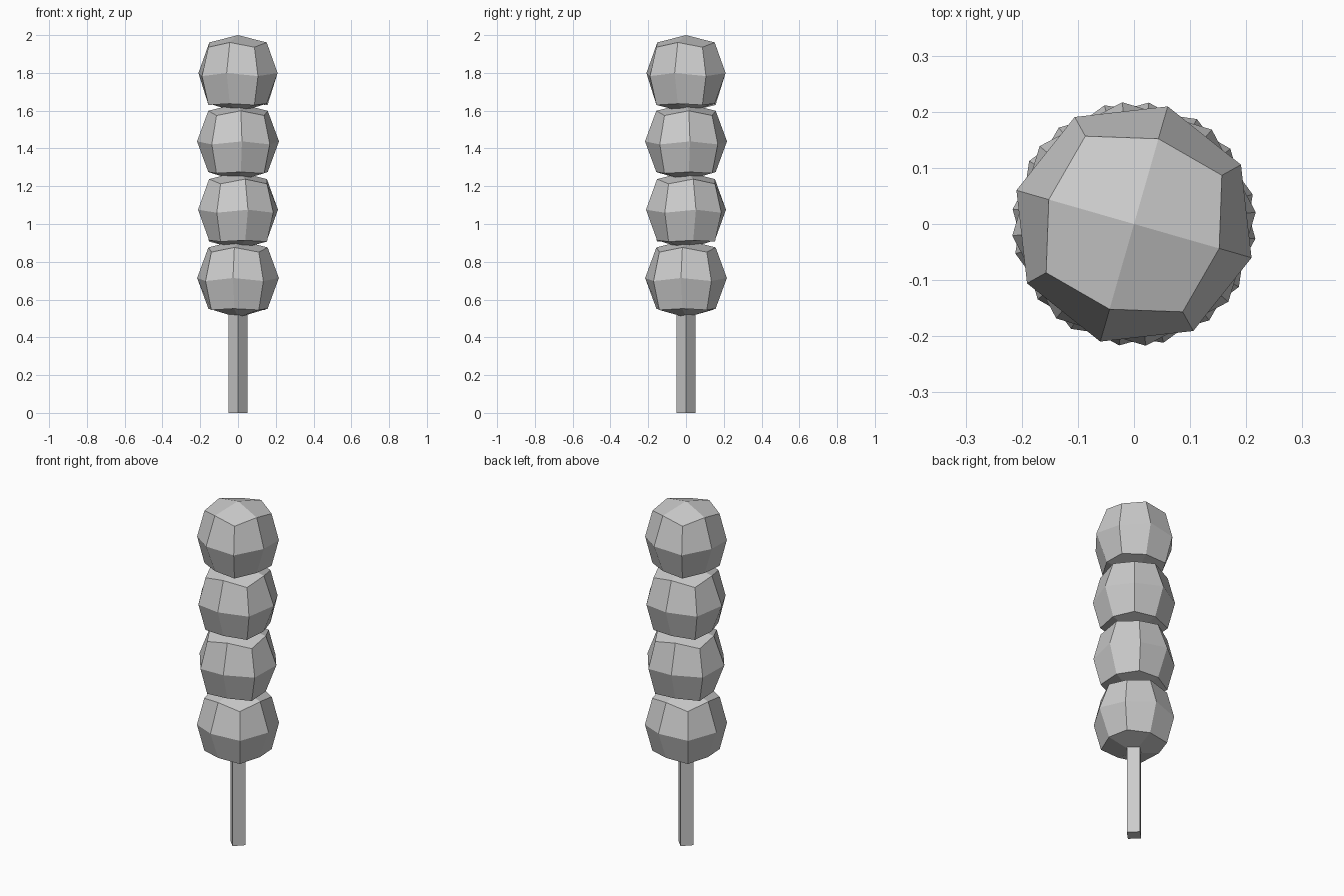
import bpy, bmesh
from math import radians
from mathutils import Matrix, Vector

cube = bpy.data.objects.get("Cube")
if cube:
    bpy.data.objects.remove(cube, do_unlink=True)

grey = bpy.data.materials.new("plain_grey")
grey.use_nodes = True
colour = (0.6, 0.6, 0.6, 1)
grey.diffuse_color = colour
grey.node_tree.nodes["Principled BSDF"].inputs["Base Color"].default_value = colour


def finish(bm, name):
    bmesh.ops.recalc_face_normals(bm, faces=bm.faces)
    mesh = bpy.data.meshes.new(name)
    bm.to_mesh(mesh)
    bm.free()
    mesh.materials.append(grey)
    obj = bpy.data.objects.new(name, mesh)
    bpy.context.collection.objects.link(obj)


def dumpling(name, height, turn):
    # Cube with one cut per edge, rounded ring by ring
    bm = bmesh.new()
    bmesh.ops.create_cube(bm, size=2)
    bmesh.ops.subdivide_edges(bm, edges=bm.edges[:], cuts=1, use_grid_fill=True)
    for v in bm.verts:
        level = round(v.co.z)
        flat = Vector((round(v.co.x), round(v.co.y), 0))
        corner = flat.x != 0 and flat.y != 0
        if flat.length == 0:
            v.co = (0, 0, 0.205 * level)
            continue
        if level == 0:
            radius = 0.218
        else:
            radius = 0.179 if corner else 0.158
        z = level * (0.153 if corner else 0.162) - (0.012 if corner else -0.004)
        v.co = flat.normalized() * radius + Vector((0, 0, z))
    bm.transform(Matrix.Translation((0, 0, height)) @ Matrix.Rotation(radians(turn), 4, "Z"))
    finish(bm, name)


# Four balls, each turned a little differently
for i, turn in enumerate((-7, 14, 5.5, -16)):
    dumpling("ball_%d" % (i + 1), 0.71 + 0.3617 * i, turn)

# Square stick set cornerwise
bm = bmesh.new()
bmesh.ops.create_cone(bm, cap_ends=True, segments=4, radius1=0.05, radius2=0.05, depth=0.6,
                      matrix=Matrix.Translation((0, 0, 0.3)))
bm.verts.ensure_lookup_table()
if min(abs(v.co.x) for v in bm.verts) > 0.01:
    bm.transform(Matrix.Rotation(radians(45), 4, "Z"))
finish(bm, "stick")
